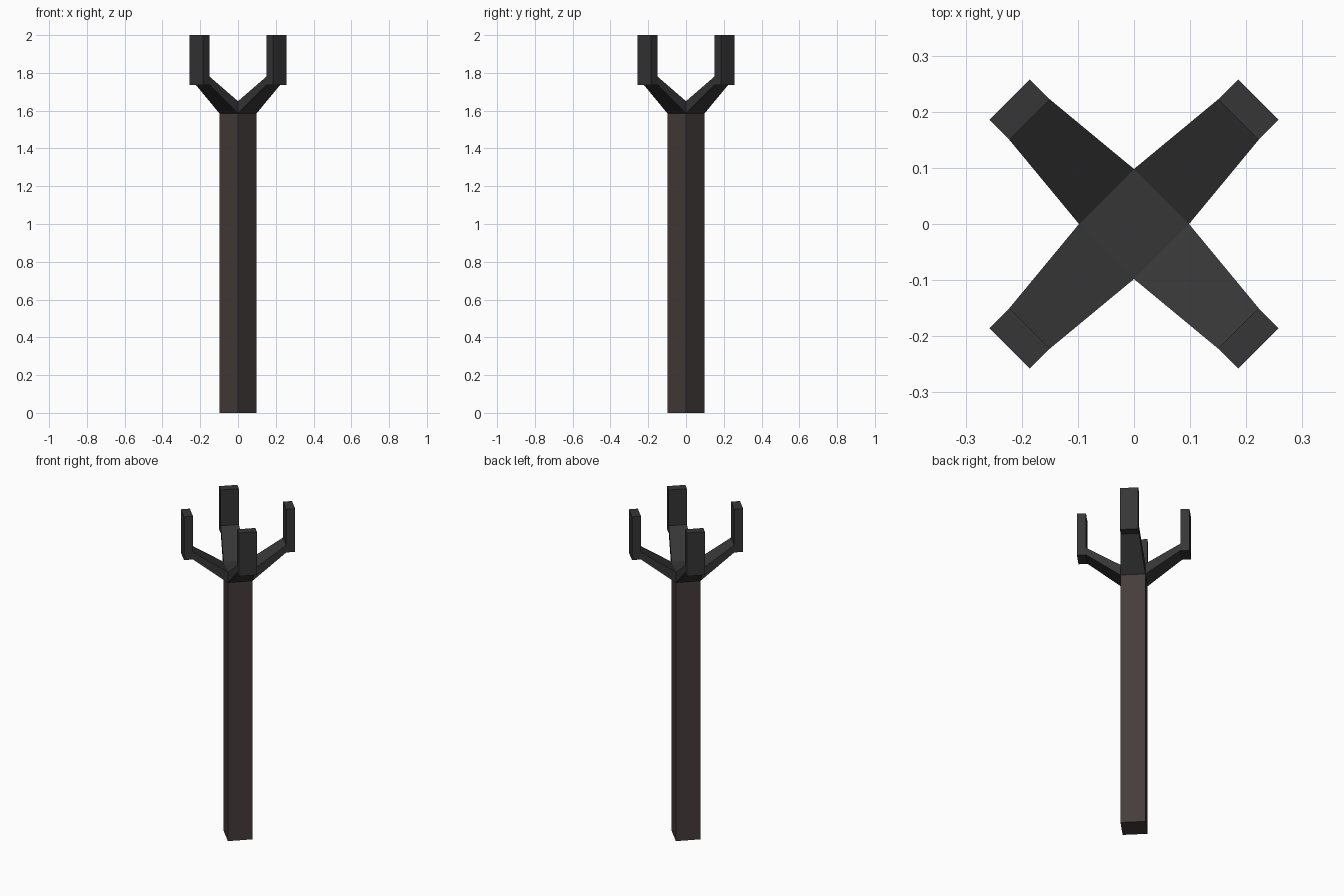
import bpy, bmesh
from math import pi
from mathutils import Matrix, Vector

if "Cube" in bpy.data.objects:
    bpy.data.objects.remove(bpy.data.objects["Cube"])

SPIN = Matrix.Rotation(pi / 4, 4, 'Z')


def material(name, color):
    m = bpy.data.materials.new(name)
    m.diffuse_color = (*color, 1)
    m.use_nodes = True
    m.node_tree.nodes["Principled BSDF"].inputs["Base Color"].default_value = m.diffuse_color
    return m


def finish(bm, name, mat):
    # parts are built square to the axes, then turned to point diagonally
    bm.transform(SPIN)
    bmesh.ops.recalc_face_normals(bm, faces=bm.faces)
    me = bpy.data.meshes.new(name)
    bm.to_mesh(me)
    bm.free()
    me.materials.append(mat)
    ob = bpy.data.objects.new(name, me)
    bpy.context.collection.objects.link(ob)
    return ob


def box(bm, half, z0, z1):
    verts = bmesh.ops.create_cube(bm, size=1)['verts']
    for v in verts:
        v.co = Vector((v.co.x * 2 * half, v.co.y * 2 * half, z1 if v.co.z > 0 else z0))


def extrude(bm, face, fn):
    new = bmesh.ops.extrude_discrete_faces(bm, faces=[face])['faces'][0]
    for v in new.verts:
        v.co = fn(v.co.copy())
    return new


wood = material("dark_wood", (0.058, 0.046, 0.043))
iron = material("dark_iron", (0.037, 0.037, 0.037))

HALF, POST_TOP, HUB_TOP = 0.0693, 1.585, 1.65
INNER, OUTER, ARM_HALF = 0.263, 0.3135, 0.051
ARM_LOW, ARM_HIGH, TOP = 1.735, 1.78, 2.0

# square post
bm = bmesh.new()
box(bm, HALF, 0, POST_TOP)
finish(bm, "post", wood)

# hub with four tapering arms, each ending in an upright prong
bm = bmesh.new()
box(bm, HALF, POST_TOP, HUB_TOP)
bm.normal_update()
mid = (POST_TOP + HUB_TOP) / 2
for f in [f for f in bm.faces if abs(f.normal.z) < 0.5]:
    d = f.normal.copy()
    side = Vector((-d.y, d.x, 0))

    def arm_end(c):
        s = 1 if c.dot(side) > 0 else -1
        z = ARM_HIGH if c.z > mid else ARM_LOW
        return d * INNER + side * s * ARM_HALF + Vector((0, 0, z))

    tip = extrude(bm, f, arm_end)
    foot = extrude(bm, tip, lambda c: c + d * (OUTER - INNER))
    bm.normal_update()
    up = next(g for e in foot.edges for g in e.link_faces
              if g is not foot and g.normal.z > 0.9)
    extrude(bm, up, lambda c: Vector((c.x, c.y, TOP)))
finish(bm, "prong_bracket", iron)
